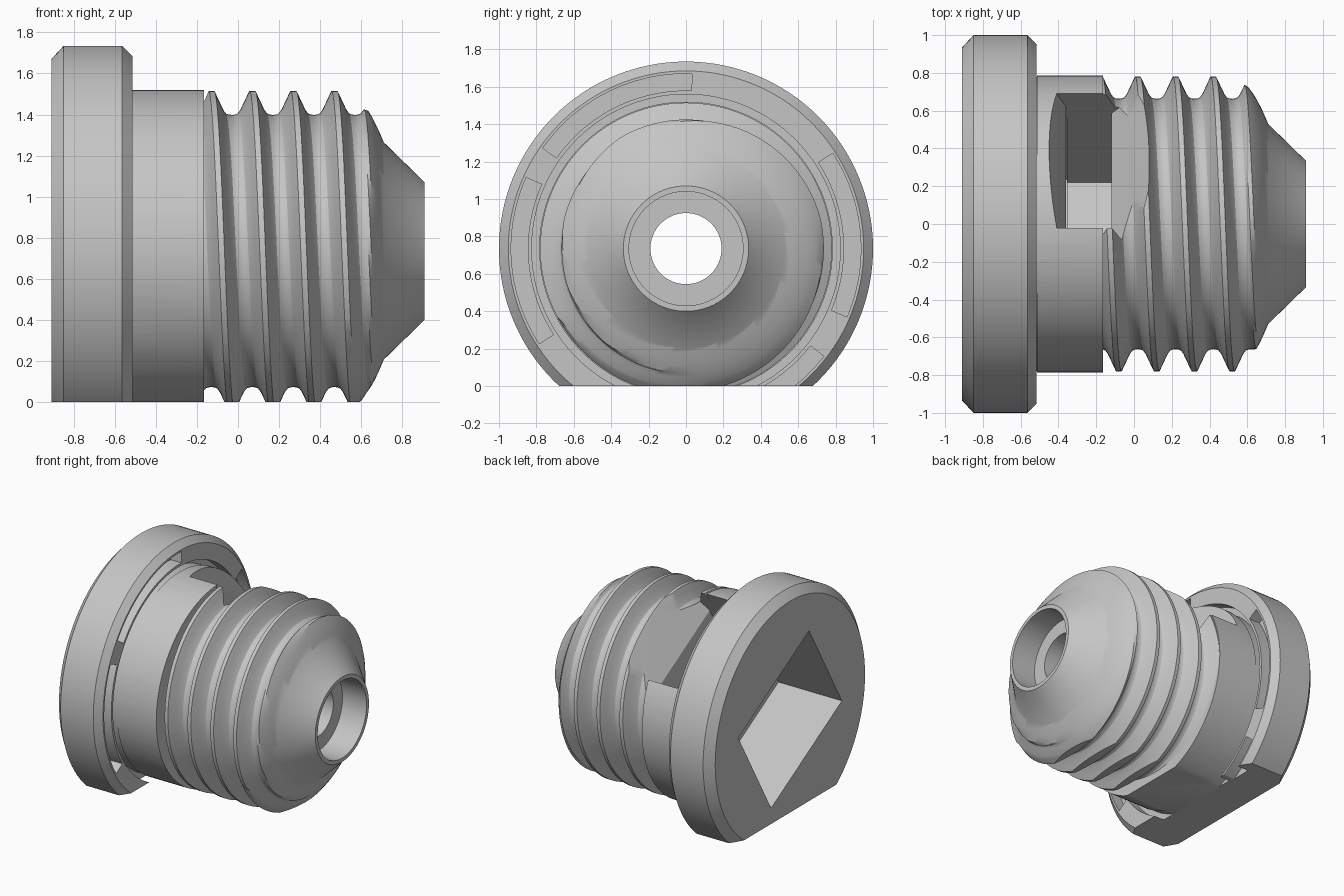
import bpy, bmesh
from math import sin, cos, pi, radians
from mathutils import Vector

AXIS_Z = 0.735      # height of the plug axis above the flat
SEG = 128
PITCH = 0.2

if "Cube" in bpy.data.objects:
    bpy.data.objects.remove(bpy.data.objects["Cube"])

grey = bpy.data.materials.new("plain_grey")
grey.use_nodes = True
COLOUR = (0.56, 0.56, 0.56, 1)
grey.diffuse_color = COLOUR
grey.node_tree.nodes["Principled BSDF"].inputs["Base Color"].default_value = COLOUR

cutters = bpy.data.collections.new("cutters")
bpy.context.scene.collection.children.link(cutters)


def polar(x, r, a):
    return Vector((x, r * cos(a), AXIS_Z + r * sin(a)))


def loft(name, rings, wrap=True, loop=False, home=cutters):
    """Solid skinned over rings of points; loop joins the last ring to the first."""
    bm = bmesh.new()
    rows = [[bm.verts.new(p) for p in ring] for ring in rings]
    count = len(rows[0])
    pairs = list(zip(rows, rows[1:])) + ([(rows[-1], rows[0])] if loop else [])
    for lower, upper in pairs:
        for i in range(count if wrap else count - 1):
            j = (i + 1) % count
            bm.faces.new((lower[i], lower[j], upper[j], upper[i]))
    if not loop:
        bm.faces.new(rows[0])
        bm.faces.new(rows[-1])
    bmesh.ops.remove_doubles(bm, verts=bm.verts, dist=1e-5)
    bmesh.ops.recalc_face_normals(bm, faces=bm.faces)
    mesh = bpy.data.meshes.new(name)
    bm.to_mesh(mesh)
    bm.free()
    mesh.materials.append(grey)
    obj = bpy.data.objects.new(name, mesh)
    home.objects.link(obj)
    return obj


def circle(x, r):
    return [polar(x, r, 2 * pi * i / SEG) for i in range(SEG)]


def closed_circle(x, r):
    """Circle whose first point is repeated at the end, to match the thread rows."""
    return [polar(x, r, 2 * pi * i / SEG) for i in range(SEG + 1)]


def arc_slot(start, end, x0, x1, r0, r1):
    steps = 24
    angles = [radians(start + (end - start) * i / steps) for i in range(steps + 1)]
    loft("slot_cutter", [[polar(x0, r0, a), polar(x1, r0, a), polar(x1, r1, a),
                          polar(x0, r1, a)] for a in angles])


# Thread: one pitch of the profile as (fraction, radius), crest at zero
TOOTH = [(-0.07, 0.78), (0.07, 0.78), (0.17, 0.737), (0.28, 0.69), (0.35, 0.671),
         (0.42, 0.665), (0.5, 0.663), (0.58, 0.665), (0.65, 0.671), (0.72, 0.69),
         (0.83, 0.737), (0.93, 0.78)]
START, END = -0.165, 0.71
BASE = -0.18


def thread_radius(x, a):
    f = ((x - BASE) / PITCH - a / (2 * pi) + 0.07) % 1 - 0.07
    r = 0.78
    for (f0, r0), (f1, r1) in zip(TOOTH, TOOTH[1:]):
        if f0 <= f <= f1:
            r = r0 + (r1 - r0) * (f - f0) / (f1 - f0)
    if x > 0.55:    # rounded shoulder at the end of the thread
        d = x - 0.585
        r = min(r, 0.745 - 0.9 * d - 6.56 * d * d)
    return r


def thread_row(turn):
    row = []
    for i in range(SEG + 1):
        a = 2 * pi * i / SEG
        x = min(max(BASE + PITCH * (turn + a / (2 * pi)), START), END)
        row.append(polar(x, thread_radius(x, a), a))
    return row


# Flanged head, neck, thread and conical nose in one skin
head = [closed_circle(x, r) for x, r in
        ((-0.91, 0.935), (-0.85, 1), (-0.565, 1), (-0.515, 0.95), (-0.515, 0.785),
         (START, 0.785))]
thread = [thread_row(k + f) for k in range(-2, 6) for f, _ in TOOTH[:-1]]
plug = loft("threaded_plug", head + thread + [closed_circle(0.91, 0.335)], wrap=False,
            home=bpy.context.scene.collection)

# Rectangular socket and side window share a frame turned about the axis
TURN = radians(30)


def turned(x, n, t):
    return Vector((x, n * sin(TURN) + t * cos(TURN),
                   AXIS_Z + n * cos(TURN) - t * sin(TURN)))


N, T = 0.41, 0.51
loft("socket_cutter", [[turned(x, n, t) for n, t in ((N, T), (N, -T), (-N, -T), (-N, T))]
                       for x in (-1, -0.355)])
WINDOW = [(-0.49, 0.9), (-0.36, 0.53), (-0.36, -0.27), (-0.12, -0.27), (-0.12, 0.46),
          (0.18, 0.9)]
loft("window_cutter", [[turned(x, n, t) for x, n in WINDOW] for t in (-0.41, 0.41)])

# Stepped bore through the nose
loft("bore_cutter", [circle(x, r) for x, r in
                     ((-0.4, 0.19), (0.7, 0.19), (0.7, 0.305), (1, 0.305))])

# Groove around the neck and arc slots in the flange
loft("groove_cutter", [circle(x, r) for x, r in
                       ((-0.6, 0.778), (-0.513, 0.778), (-0.513, 0.825), (-0.6, 0.825))],
     loop=True)
for start, end in ((-95, -38), (-23, 33), (88, 145), (156, 213)):
    arc_slot(start, end, -0.61, -0.5, 0.845, 0.935)

# Flat underside
loft("flat_cutter", [[Vector((x, y, z)) for x, y in
                      ((-2, -2), (2, -2), (2, 2), (-2, 2))] for z in (-1, 0)])


# Cut everything in one pass, taking the first solver that leaves a closed solid
def is_closed(obj):
    bm = bmesh.new()
    bm.from_object(obj, bpy.context.evaluated_depsgraph_get())
    closed = len(bm.faces) not in (0, len(obj.data.polygons))
    closed = closed and all(e.is_manifold for e in bm.edges)
    bm.free()
    return closed


cut = plug.modifiers.new("cuts", 'BOOLEAN')
cut.operation = 'DIFFERENCE'
cut.operand_type = 'COLLECTION'
cut.collection = cutters
for solver in ('EXACT', 'MANIFOLD', 'EXACT'):
    cut.solver = solver
    bpy.context.view_layer.update()
    if is_closed(plug):
        break

bpy.ops.object.select_all(action='DESELECT')
plug.select_set(True)
bpy.context.view_layer.objects.active = plug
bpy.ops.object.modifier_apply(modifier=cut.name)
for obj in list(cutters.objects):
    bpy.data.objects.remove(obj)
bpy.data.collections.remove(cutters)
bpy.ops.object.shade_smooth_by_angle(angle=radians(25))
